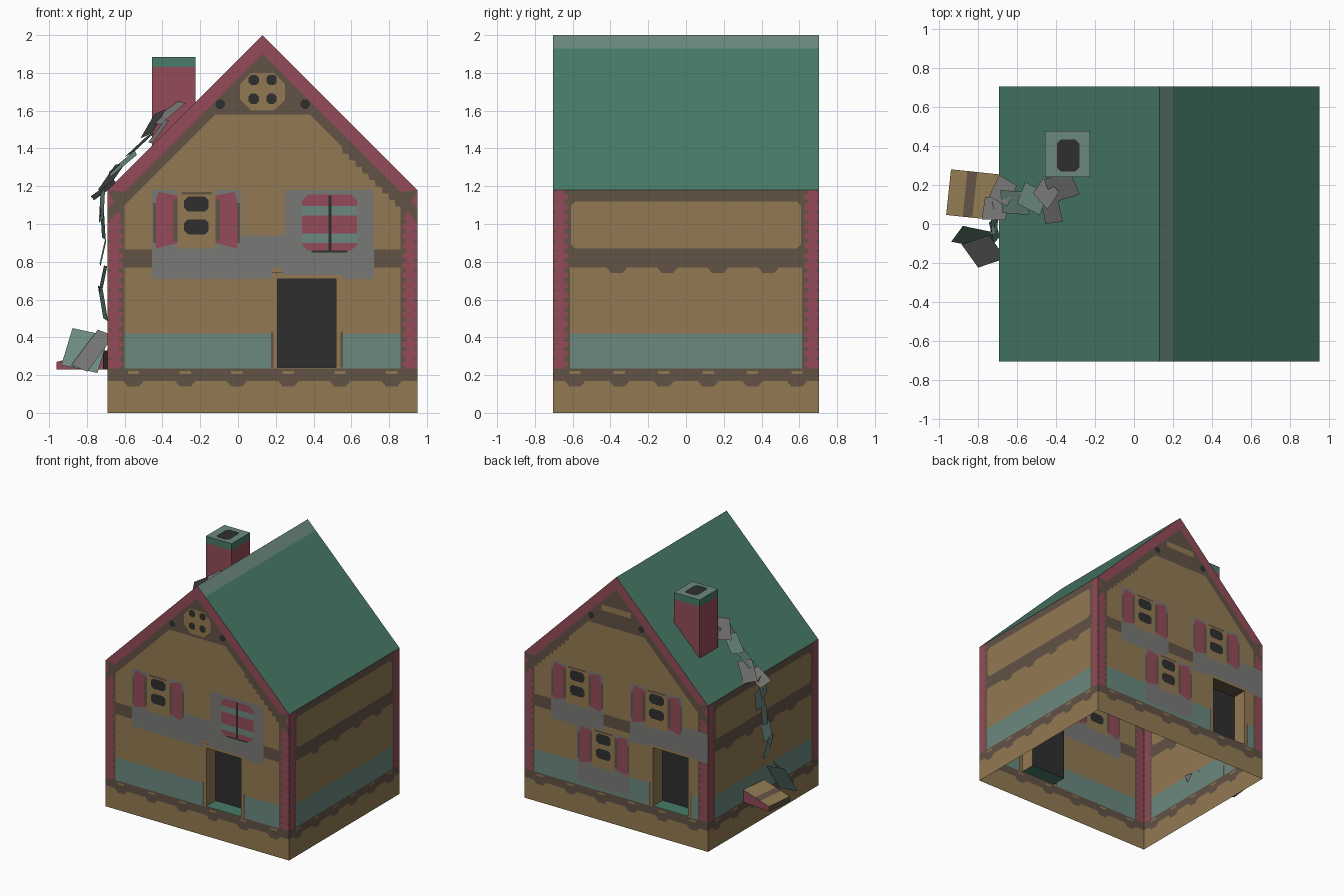
import bpy, bmesh, math, random
from mathutils import Vector, Matrix

if "Cube" in bpy.data.objects:
    bpy.data.objects.remove(bpy.data.objects["Cube"])

random.seed(4)
X0, X1, XR, Y = -0.69, 0.95, 0.13, 0.705      # wall sides, ridge, half depth
EAVE, TOP = 1.18, 2.0
NAMES = ["tan", "brown", "maroon", "teal", "grey", "black", "green"]
RGB = [(146, 122, 82), (98, 82, 69), (148, 75, 88), (108, 137, 128),
       (121, 121, 119), (47, 47, 47), (72, 123, 103)]
TAN, BROWN, MAROON, TEAL, GREY, BLACK, GREEN = range(7)
MATS = []
for n, c in zip(NAMES, RGB):
    m = bpy.data.materials.new(n)
    m.diffuse_color = [((v / 255 + 0.055) / 1.055) ** 2.4 for v in c] + [1]
    m.use_nodes = True
    m.node_tree.nodes["Principled BSDF"].inputs["Base Color"].default_value = m.diffuse_color
    MATS.append(m)


def finish(bm, name):
    me = bpy.data.meshes.new(name)
    bm.to_mesh(me)
    bm.free()
    for m in MATS:
        me.materials.append(m)
    ob = bpy.data.objects.new(name, me)
    bpy.context.collection.objects.link(ob)
    return ob


def quad(bm, pts, mat):
    f = bm.faces.new([bm.verts.new(p) for p in pts])
    f.material_index = mat
    return f


# ---- cutting coloured convex shapes into a flat sheet -----------------------
def paint(bm, pts, mat):
    pts = [Vector((p[0], p[1], 0)) for p in pts]
    area = sum(a.x * b.y - b.x * a.y for a, b in zip(pts, pts[1:] + pts[:1]))
    if area < 0:
        pts.reverse()
    lo = [min(p[i] for p in pts) for i in (0, 1)]
    hi = [max(p[i] for p in pts) for i in (0, 1)]
    faces = [f for f in bm.faces if all(
        max(v.co[i] for v in f.verts) > lo[i] and min(v.co[i] for v in f.verts) < hi[i] for i in (0, 1))]
    for a, b in zip(pts, pts[1:] + pts[:1]):
        if not faces:
            return
        n = Vector((a.y - b.y, b.x - a.x, 0)).normalized()
        edges = list({e for f in faces for e in f.edges})
        verts = list({v for f in faces for v in f.verts})
        out = bmesh.ops.bisect_plane(bm, geom=verts + edges + faces, dist=1e-5, plane_co=a, plane_no=n)
        faces = [f for f in out["geom"] if isinstance(f, bmesh.types.BMFace)
                 and (f.calc_center_median() - a).dot(n) > 0]
    if mat is None:
        bmesh.ops.delete(bm, geom=faces, context='FACES')
    else:
        for f in faces:
            f.material_index = mat


def rect(bm, u0, u1, v0, v1, mat, c=0.0):
    """Rectangle with corners clipped by c."""
    if c:
        pts = [(u0 + c, v0), (u1 - c, v0), (u1, v0 + c), (u1, v1 - c),
               (u1 - c, v1), (u0 + c, v1), (u0, v1 - c), (u0, v0 + c)]
    else:
        pts = [(u0, v0), (u1, v0), (u1, v1), (u0, v1)]
    paint(bm, pts, mat)


def drips(bm, u0, u1, v, count, depth):
    step = (u1 - u0) / count
    for i in range(count):
        c = u0 + step * (i + 0.5)
        paint(bm, [(c - .055, v), (c - .03, v - depth), (c + .03, v - depth), (c + .055, v)], BROWN)


def sheet(pts):
    bm = bmesh.new()
    quad(bm, [(u, v, 0) for u, v in pts], TAN)
    return bm


def bands(bm, u0, u1):
    """Plinth, teal skirting, middle beam and brick corners shared by all walls."""
    rect(bm, u0, u1, .17, .235, BROWN)
    drips(bm, u0, u1, .17, 6, .03)
    step = (u1 - u0) / 6
    for i in range(6):
        c = u0 + step * (i + .5)
        rect(bm, c - .03, c + .03, .207, .222, TAN)
    rect(bm, u0 + .08, u1 - .08, .235, .42, TEAL)
    rect(bm, u0, u1, .77, .865, BROWN)
    for s, e in ((1, u0), (-1, u1)):
        rect(bm, *sorted((e, e + s * .09)), .235, EAVE, BROWN)
        rect(bm, *sorted((e, e + s * .06)), .235, EAVE, MAROON)
        for k in range(18):
            z = .245 + k * .052
            rect(bm, *sorted((e + s * .06, e + s * .078)), z, z + .03, MAROON)
            rect(bm, *sorted((e, e + s * .018)), z + .034, z + .046, BROWN)


def shutter_window(bm, cx, z):
    rect(bm, cx - .235, cx + .235, z - .16, z + .31, GREY)
    for s in (-1, 1):
        paint(bm, [(cx + s * .1, z + .03), (cx + s * .215, z), (cx + s * .215, z + .26),
                   (cx + s * .2, z + .3), (cx + s * .1, z + .28)], MAROON)
        rect(bm, *sorted((cx + s * .1, cx + s * .125)), z + .04, z + .26, BROWN)
        rect(bm, *sorted((cx + s * .215, cx + s * .23)), z + .03, z + .24, BROWN)
    rect(bm, cx - .1, cx + .1, z, z + .31, TAN)
    rect(bm, cx - .08, cx + .08, z + .285, z + .3, BROWN)
    for h in (.075, .195):
        rect(bm, cx - .065, cx + .065, z + h, z + h + .08, BLACK, .02)


def gable(bm):
    """Brown gable top and sloping maroon barge boards."""
    paint(bm, [(XR - .42, 1.58), (XR + .42, 1.58), (XR, TOP)], BROWN)
    for s, e in ((-1, X0), (1, X1)):
        paint(bm, [(e, EAVE - .17), (XR, TOP - .17), (XR, TOP), (e, EAVE)], BROWN)
        paint(bm, [(e, EAVE - .1), (XR, TOP - .1), (XR, TOP), (e, EAVE)], MAROON)
        paint(bm, [(e, 1.18), (e - s * .09, 1.0), (e - s * .09, 1.18 + .09 - .1)], BROWN)
        for k in range(9):                       # scalloped lower edge
            x, z = XR + s * (.44 + k * .035), 1.83 - .44 - k * .035
            paint(bm, [(x - .02, z + .02), (x + .02, z - .02), (x + s * -.016, z - .016)], BROWN)
        rect(bm, *sorted((XR + s * .2, XR + s * .25)), 1.61, 1.66, BLACK, .015)


def place(bm, name, fn, flip):
    for v in bm.verts:
        v.co = fn(v.co.x, v.co.y)
    if flip:
        bmesh.ops.reverse_faces(bm, faces=bm.faces[:])
    finish(bm, name)


def door(bm, u0, u1):
    rect(bm, u0 - .035, u1 + .035, .235, .73, TAN)
    rect(bm, u0 - .035, u0 - .022, .24, .43, BROWN)
    rect(bm, u1 + .022, u1 + .035, .24, .43, BROWN)
    rect(bm, u0, u1, .24, .71, None)


def recess(name, u0, u1, side):
    a, b, z0, z1 = side * Y, side * (Y - .12), .24, .71
    bm = bmesh.new()
    quad(bm, [(u0, b, z0), (u1, b, z0), (u1, b, z1), (u0, b, z1)], BLACK)
    quad(bm, [(u0, a, z0), (u1, a, z0), (u1, b, z0), (u0, b, z0)], GREEN)
    quad(bm, [(u0, a, z1), (u0, b, z1), (u1, b, z1), (u1, a, z1)], BROWN)
    quad(bm, [(u0, a, z0), (u0, b, z0), (u0, b, z1), (u0, a, z1)], TAN)
    quad(bm, [(u1, a, z0), (u1, a, z1), (u1, b, z1), (u1, b, z0)], TAN)
    if side > 0:
        bmesh.ops.reverse_faces(bm, faces=bm.faces[:])
    finish(bm, name)


HOUSE = [(X0, 0), (X1, 0), (X1, EAVE), (XR, TOP), (X0, EAVE)]

# ---- front wall --------------------------------------------------------------
bm = sheet(HOUSE)
bands(bm, X0, X1)
gable(bm)
rect(bm, 0, .25, .71, .94, GREY)
shutter_window(bm, -.22, .87)
rect(bm, .25, .72, .71, 1.18, GREY)
rect(bm, .34, .63, .86, 1.155, MAROON, .03)      # closed shutters
for z in (.9, 1.045):
    rect(bm, .34, .63, z, z + .05, TEAL)
rect(bm, .478, .494, .86, 1.15, BLACK)
rect(bm, .39, .58, .85, .86, BLACK)
rect(bm, XR - .12, XR + .12, 1.6, 1.8, TAN, .06)  # flower window
for sx in (-1, 1):
    for z in (1.635, 1.735):
        rect(bm, *sorted((XR + sx * .02, XR + sx * .075)), z, z + .055, BLACK, .015)
door(bm, .21, .52)
rect(bm, .18, .235, .72, .77, TAN)               # lamp by the door
rect(bm, .18, .235, .74, .746, BROWN)
place(bm, "front_wall", lambda u, v: (u, -Y, v), False)
recess("front_doorway", .21, .52, -1)

# ---- back wall ---------------------------------------------------------------
bm = sheet(HOUSE)
bands(bm, X0, X1)
gable(bm)
rect(bm, X0, 0, .71, .95, GREY)
shutter_window(bm, .48, .87)
shutter_window(bm, -.23, .87)
shutter_window(bm, .245, .42)
rect(bm, XR - .13, XR + .13, 1.7, 1.745, TAN)
door(bm, -.51, -.2)
place(bm, "back_wall", lambda u, v: (u, Y, v), True)
recess("back_doorway", -.51, -.2, 1)

# ---- side walls --------------------------------------------------------------
for name, x, flip in (("right_wall", X1, False), ("left_wall", X0, True)):
    bm = sheet([(-Y, 0), (Y, 0), (Y, EAVE), (-Y, EAVE)])
    bands(bm, -Y, Y)
    rect(bm, -Y + .085, Y - .085, .865, EAVE, BROWN)
    rect(bm, -Y + .095, Y - .095, .87, 1.12, TAN, .025)
    drips(bm, -.5, .57, .77, 4, .03)
    place(bm, name, lambda u, v, x=x: (x, u, v), flip)

# ---- roof with a pale ridge strip on the right slope ---------------------------
bm = bmesh.new()
R = .07
quad(bm, [(X0, -Y, EAVE), (XR, -Y, TOP), (XR, Y, TOP), (X0, Y, EAVE)], GREEN)
quad(bm, [(XR, -Y, TOP), (XR + R, -Y, TOP - R), (XR + R, Y, TOP - R), (XR, Y, TOP)], TEAL)
quad(bm, [(XR + R, -Y, TOP - R), (X1, -Y, EAVE), (X1, Y, EAVE), (XR + R, Y, TOP - R)], GREEN)
finish(bm, "roof")

# ---- chimney: sides meet the roof slope, capped with a dark flue ---------------
cx0, cx1, cy0, cy1 = -.455, -.225, .24, .475
bm = bmesh.new()
ring = [(cx0, cy0), (cx1, cy0), (cx1, cy1), (cx0, cy1)]
for (ax, ay), (bx, by) in zip(ring, ring[1:] + ring[:1]):
    za, zb = (EAVE + p - X0 for p in (ax, bx))
    quad(bm, [(ax, ay, za), (bx, by, zb), (bx, by, 1.83), (ax, ay, 1.83)], MAROON)
    quad(bm, [(ax, ay, 1.83), (bx, by, 1.83), (bx, by, 1.885), (ax, ay, 1.885)], GREEN)
finish(bm, "chimney")
bm = sheet(ring)
rect(bm, cx0, cx1, cy0, cy1, TEAL)
rect(bm, -.395, -.28, .27, .432, BLACK, .02)
place(bm, "chimney_cap", lambda u, v: (u, v, 1.885), False)

# ---- sloping crate beside the left wall -----------------------------------------
bm = bmesh.new()
bmesh.ops.create_cube(bm, size=1, matrix=Matrix.Diagonal((.25, .235, .1, 1)))
for v in bm.verts:
    if v.co.x < 0:
        v.co.z = -.04 if v.co.z > 0 else -.05 + .0
        v.co.z += .03 if v.co.z > -.045 else 0
for f in bm.faces:
    f.normal_update()
    f.material_index = TAN if f.normal.z > .5 else MAROON if abs(f.normal.y) > .5 else BROWN
top = [f for f in bm.faces if f.normal.z > .5]
for x, m in ((-.04, BROWN), (.01, TAN)):         # strap across the lid
    out = bmesh.ops.bisect_plane(bm, geom=top + bm.edges[:] + bm.verts[:], plane_co=(x, 0, 0), plane_no=(1, 0, 0))
    top = [f for f in bm.faces if f.normal.z > .5]
    for f in top:
        if f.calc_center_median().x > x:
            f.material_index = m
bm.transform(Matrix.Translation((-.825, .15, .28)) @ Matrix.Rotation(math.radians(-6), 4, 'Z'))
finish(bm, "crate")

# ---- trail of loose slates from the chimney down to the ground ------------------
SLATES = [  # centre, facing, width, length, colour
    ((-.37, .19, 1.59), (-.5, -.3, .7), .13, .18, GREY), ((-.45, .16, 1.53), (-.7, .3, .6), .11, .17, GREY),
    ((-.42, .06, 1.49), (-.8, -.2, .6), .11, .15, GREY), ((-.52, .13, 1.42), (-.6, .1, .7), .12, .17, TEAL),
    ((-.61, .11, 1.32), (-.6, -.2, .7), .12, .18, TEAL), ((-.67, .17, 1.25), (-.7, .3, .6), .12, .17, GREY),
    ((-.71, .08, 1.18), (-.5, .2, .7), .12, .15, GREY), ((-.72, .05, 1.1), (-.95, -.2, .1), .11, .17, TEAL),
    ((-.715, .08, 1.0), (-.97, .2, -.1), .09, .16, TEAL), ((-.715, .02, .85), (-.97, -.1, .2), .08, .14, TEAL),
    ((-.715, -.01, .71), (-.96, .2, .2), .09, .14, TEAL), ((-.715, -.03, .58), (-.96, -.2, -.2), .11, .18, TEAL),
    ((-.81, -.07, .33), (-.1, -.9, .4), .2, .22, TEAL), ((-.77, -.14, .33), (-.5, -.5, .5), .15, .24, GREY)]
bm = bmesh.new()
for co, facing, w, l, mat in SLATES:
    rot = Vector(facing).to_track_quat('Z', 'Y').to_matrix().to_4x4()
    M = Matrix.Translation(co) @ rot @ Matrix.Rotation(random.uniform(-.35, .35), 4, 'Z')
    quad(bm, [M @ Vector((sx * w / 2, sy * l / 2, 0)) for sx, sy in ((-1, -1), (1, -1), (1, 1), (-1, 1))], mat)
finish(bm, "loose_slates")
